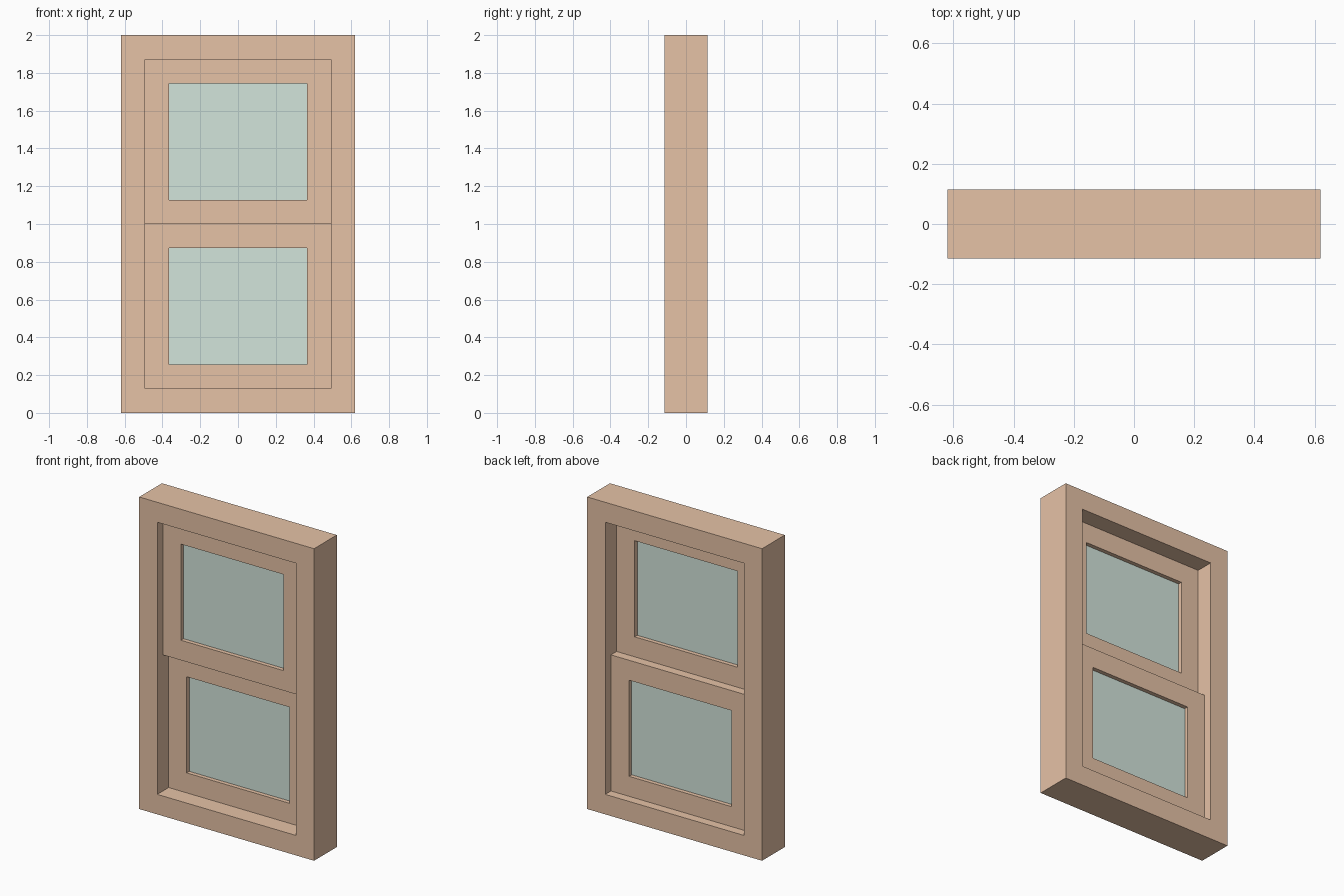
import bpy, bmesh

cube = bpy.data.objects.get("Cube")
if cube:
    bpy.data.objects.remove(cube, do_unlink=True)

HALF_W, HEIGHT, DEPTH = 0.62, 2.0, 0.23
RAIL = 0.128            # face width of the frame and sash members
SASH = DEPTH / 4        # sash thickness


def material(name, rgb):
    mat = bpy.data.materials.new(name)
    colour = (*rgb, 1.0)
    mat.diffuse_color = colour
    mat.use_nodes = True
    mat.node_tree.nodes["Principled BSDF"].inputs["Base Color"].default_value = colour
    return mat


def panel(name, half_w, z0, z1, y_front, depth, mat, border=0):
    """Upright slab; with a border it becomes an open rectangular frame."""
    bm = bmesh.new()
    corners = [(-half_w, z0), (half_w, z0), (half_w, z1), (-half_w, z1)]
    face = bm.faces.new([bm.verts.new((x, y_front, z)) for x, z in corners])
    bm.normal_update()
    if border:
        bmesh.ops.inset_region(bm, faces=[face], thickness=border,
                               use_boundary=True, use_even_offset=True)
        bmesh.ops.delete(bm, geom=[face], context='FACES_ONLY')
    result = bmesh.ops.extrude_face_region(bm, geom=bm.faces[:], use_keep_orig=True)
    moved = [v for v in result["geom"] if isinstance(v, bmesh.types.BMVert)]
    bmesh.ops.translate(bm, verts=moved, vec=(0, depth, 0))
    bmesh.ops.recalc_face_normals(bm, faces=bm.faces[:])
    mesh = bpy.data.meshes.new(name)
    bm.to_mesh(mesh)
    bm.free()
    mesh.materials.append(mat)
    obj = bpy.data.objects.new(name, mesh)
    bpy.context.collection.objects.link(obj)


wood = material("tan wood", (0.79, 0.54, 0.38))
glass = material("pale green glass", (0.65, 0.78, 0.71))

# Outer frame
panel("outer_frame", HALF_W, 0, HEIGHT, -DEPTH / 2, DEPTH, wood, RAIL)

# Sliding sashes: the upper one sits in front of the lower one
opening = HALF_W - RAIL
middle = HEIGHT / 2
pane = 0.004
for label, z0, z1, y in (("upper", middle, HEIGHT - RAIL, -SASH),
                         ("lower", RAIL, middle, 0)):
    panel(label + "_sash", opening, z0, z1, y, SASH, wood, RAIL)
    panel(label + "_glass", opening - RAIL, z0 + RAIL, z1 - RAIL,
          y + (SASH - pane) / 2, pane, glass)
